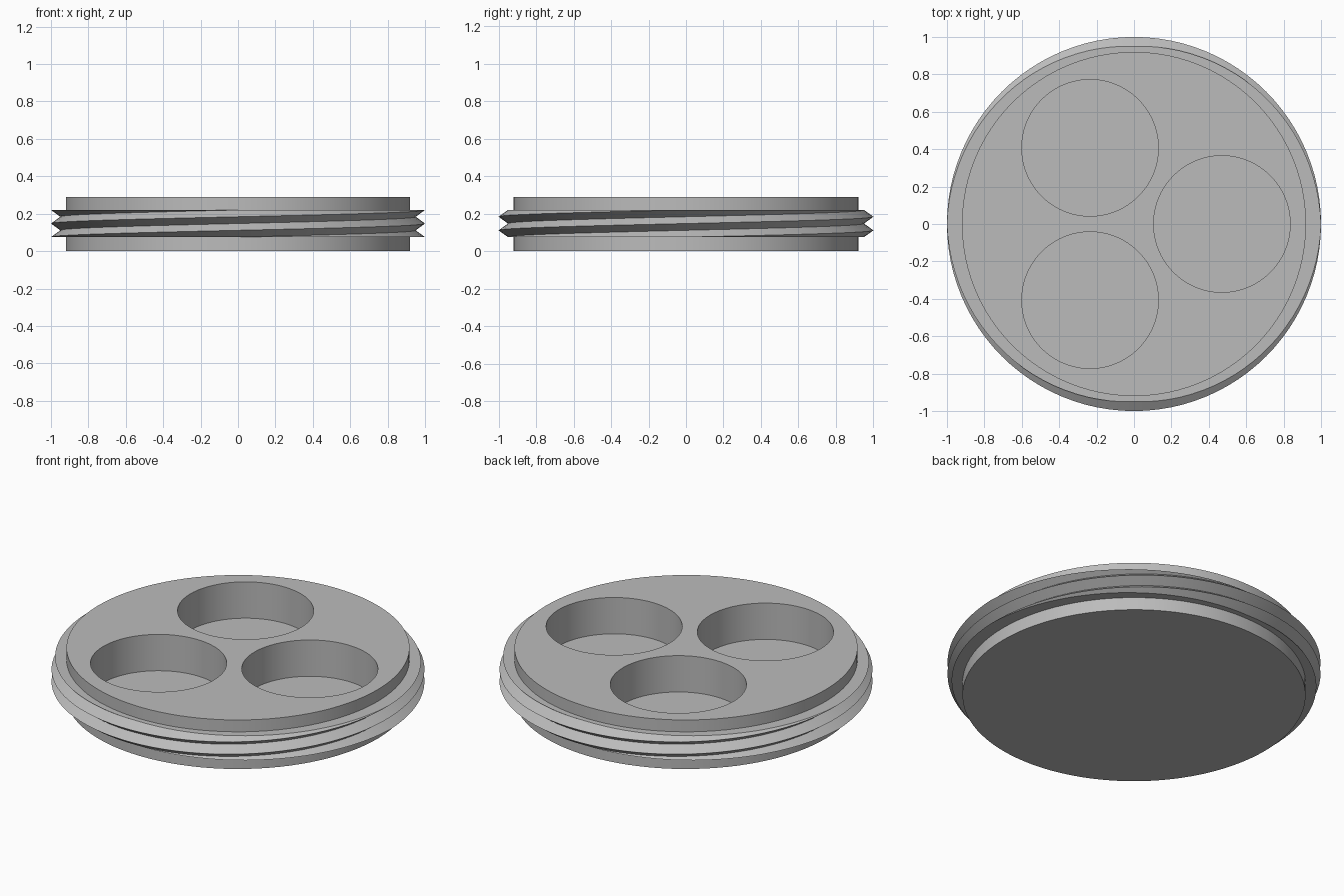
import bpy, bmesh, math

if "Cube" in bpy.data.objects:
    bpy.data.objects.remove(bpy.data.objects["Cube"], do_unlink=True)

GREY = (0.5, 0.5, 0.5, 1)
grey = bpy.data.materials.new("light grey")
grey.use_nodes = True
grey.diffuse_color = GREY
grey.node_tree.nodes["Principled BSDF"].inputs["Base Color"].default_value = GREY

BODY_R, HEIGHT = 0.92, 0.29
POCKET_R, POCKET_DIST, FLOOR = 0.365, 0.47, 0.075
LOW, HIGH, PITCH = 0.075, 0.22, 0.0725
ROOT_R, CREST_R = 0.95, 1.0


def finish(obj, angle):
    obj.data.materials.clear()
    obj.data.materials.append(grey)
    bpy.ops.object.select_all(action="DESELECT")
    obj.select_set(True)
    bpy.context.view_layer.objects.active = obj
    bpy.ops.object.shade_smooth_by_angle(angle=math.radians(angle))


def cylinder(name, radius, z0, z1, x=0, y=0):
    bpy.ops.mesh.primitive_cylinder_add(vertices=96, radius=radius, depth=z1 - z0,
                                        location=(x, y, (z0 + z1) / 2))
    obj = bpy.context.object
    obj.name = name
    return obj


# Disc body with three round pockets
body = cylinder("disc_body", BODY_R, 0, HEIGHT)
for i in range(3):
    a = i * math.tau / 3
    cutter = cylinder("pocket_cutter", POCKET_R, FLOOR, HEIGHT + 0.1,
                      POCKET_DIST * math.cos(a), POCKET_DIST * math.sin(a))
    cut = body.modifiers.new("pocket", "BOOLEAN")
    cut.operation, cut.object, cut.solver = "DIFFERENCE", cutter, "EXACT"
    bpy.context.view_layer.objects.active = body
    bpy.ops.object.modifier_apply(modifier=cut.name)
    bpy.data.objects.remove(cutter, do_unlink=True)
finish(body, 30)

# Two-start screw thread, trimmed flat at its lower and upper ends
bm = bmesh.new()
STEPS = 96
columns = []
for s in range(STEPS + 1):
    a = s * math.tau / STEPS
    rise = 2 * PITCH * s / STEPS
    points = [(BODY_R, LOW)]
    for k in range(-4, 5):
        z = min(max(LOW + k * PITCH / 2 + rise, LOW), HIGH)
        phase = ((z - LOW - rise) / PITCH) % 1
        r = ROOT_R + (CREST_R - ROOT_R) * abs(1 - 2 * phase)
        points.append((r, z))
    points.append((BODY_R, HIGH))
    columns.append([bm.verts.new((r * math.cos(a), r * math.sin(a), z)) for r, z in points])
for c, d in zip(columns, columns[1:]):
    for k in range(len(c) - 1):
        bm.faces.new((c[k], d[k], d[k + 1], c[k + 1]))
bmesh.ops.remove_doubles(bm, verts=bm.verts, dist=0.0002)
bmesh.ops.recalc_face_normals(bm, faces=bm.faces)
mesh = bpy.data.meshes.new("screw_thread")
bm.to_mesh(mesh)
bm.free()
thread = bpy.data.objects.new("screw_thread", mesh)
bpy.context.collection.objects.link(thread)
finish(thread, 30)
